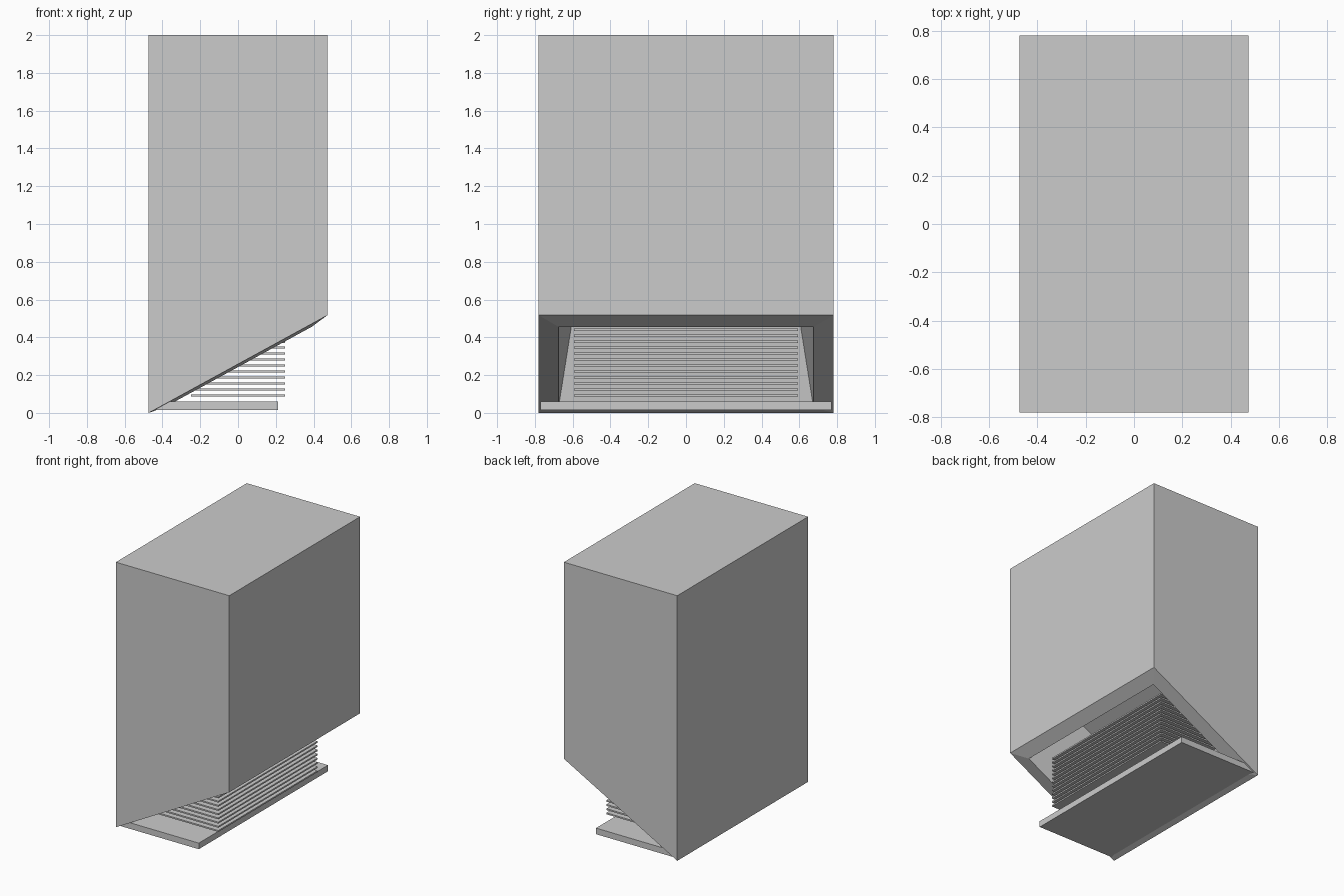
import bpy, bmesh

if "Cube" in bpy.data.objects:
    bpy.data.objects.remove(bpy.data.objects["Cube"])

W, D, TOP = 0.473, 0.78, 2.0          # half width, half depth, height
SLOPE = 0.517 / (2 * W)               # rise of the slanted underside


def slanted_z(x, lift=0.0):
    return SLOPE * (x + W) + lift


def ring(bm, hx, hy, z_of_x):
    corners = ((-hx, -hy), (hx, -hy), (hx, hy), (-hx, hy))
    return [bm.verts.new((x, y, z_of_x(x))) for x, y in corners]


def finish(bm, name):
    bmesh.ops.recalc_face_normals(bm, faces=bm.faces)
    mesh = bpy.data.meshes.new(name)
    bm.to_mesh(mesh)
    bm.free()
    obj = bpy.data.objects.new(name, mesh)
    bpy.context.collection.objects.link(obj)
    return obj


def box(name, x0, x1, hy, z0, z1):
    bm = bmesh.new()
    bmesh.ops.create_cube(bm, size=1)
    for v in bm.verts:
        v.co.x = x1 if v.co.x > 0 else x0
        v.co.y *= 2 * hy
        v.co.z = z1 if v.co.z > 0 else z0
    return finish(bm, name)


# Housing: box, slanted rim, then a tapered recess going up inside
bm = bmesh.new()
rings = [
    ring(bm, W, D, lambda x: TOP),
    ring(bm, W, D, slanted_z),
    ring(bm, 0.39, 0.675, lambda x: slanted_z(x, -0.016)),
    ring(bm, 0.33, 0.575, lambda x: slanted_z(x, 0.58)),
]
for a, b in zip(rings, rings[1:]):
    for i in range(4):
        j = (i + 1) % 4
        bm.faces.new((a[i], a[j], b[j], b[i]))
bm.faces.new(rings[0])
bm.faces.new(rings[-1])
finish(bm, "housing")

# Tray under the opening
box("tray", -0.462, 0.212, 0.77, 0.014, 0.06)

# Stack of thin sheets
sheet = box("sheet_stack", -0.25, 0.25, 0.592, 0.086, 0.097)
array = sheet.modifiers.new("repeat_sheets", 'ARRAY')
array.count = 13
array.use_relative_offset = False
array.use_constant_offset = True
array.constant_offset_displace = (0, 0, 0.0317)
